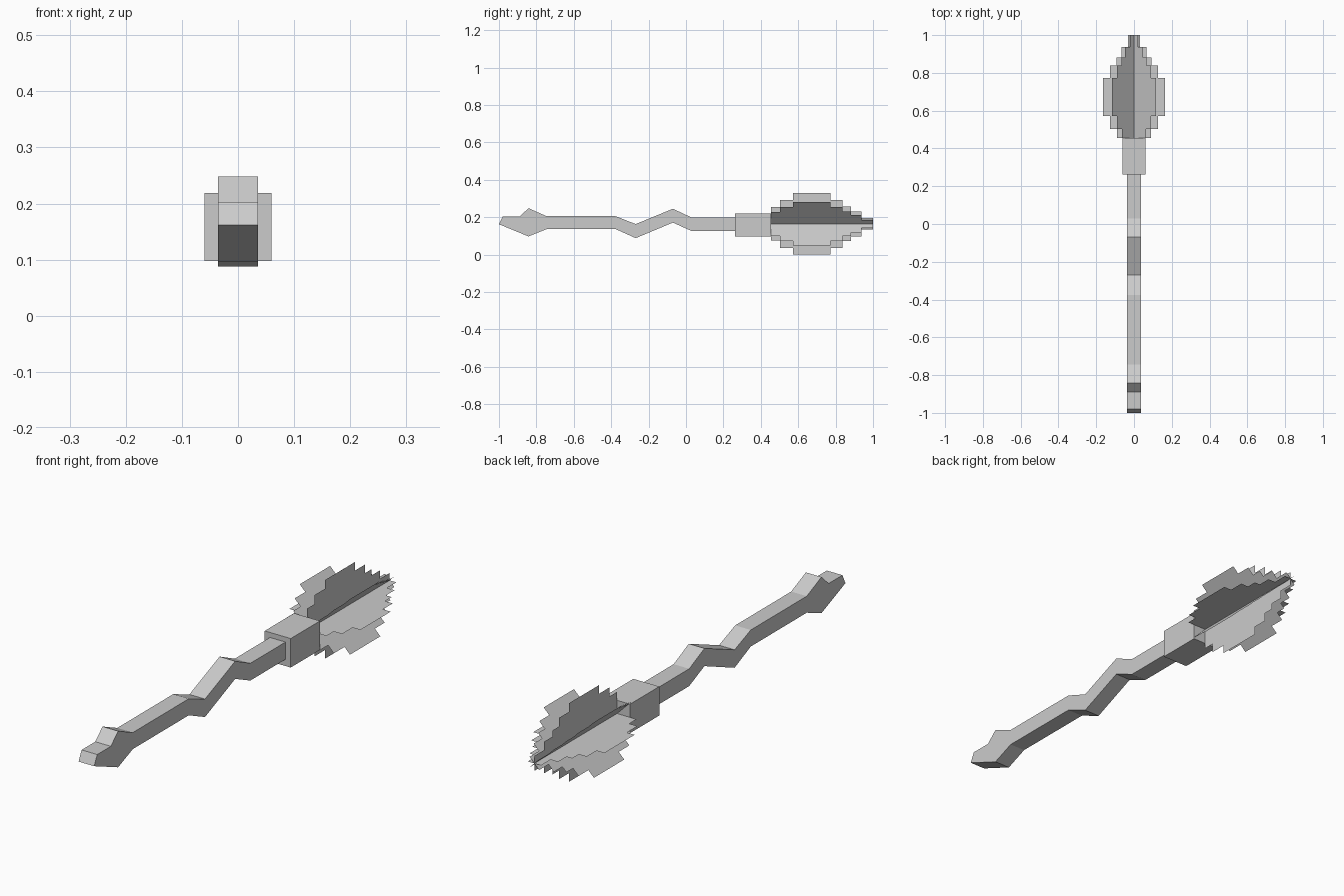
import bpy, bmesh, math
from mathutils import Matrix

if "Cube" in bpy.data.objects:
    bpy.data.objects.remove(bpy.data.objects["Cube"])

AXIS_Z = 0.164

grey = bpy.data.materials.new("plain grey")
grey.diffuse_color = (0.6, 0.6, 0.6, 1)
grey.use_nodes = True
grey.node_tree.nodes["Principled BSDF"].inputs["Base Color"].default_value = grey.diffuse_color


def make_object(name, bm):
    mesh = bpy.data.meshes.new(name)
    bm.to_mesh(mesh)
    bm.free()
    mesh.materials.append(grey)
    obj = bpy.data.objects.new(name, mesh)
    bpy.context.collection.objects.link(obj)
    return obj


def extrude_profile(name, profile, half_width):
    """Side outline in (y, z), extruded across x."""
    bm = bmesh.new()
    face = bm.faces.new([bm.verts.new((-half_width, y, z)) for y, z in profile])
    new = bmesh.ops.extrude_face_region(bm, geom=[face])["geom"]
    verts = [v for v in new if isinstance(v, bmesh.types.BMVert)]
    bmesh.ops.translate(bm, verts=verts, vec=(2 * half_width, 0, 0))
    bmesh.ops.recalc_face_normals(bm, faces=bm.faces)
    return make_object(name, bm)


# Crooked handle with a pointed butt
top = [(-1, 0.162), (-0.98, 0.203), (-0.89, 0.203), (-0.842, 0.248),
       (-0.745, 0.205), (-0.376, 0.205), (-0.269, 0.163), (-0.07, 0.245),
       (0.03, 0.198), (0.265, 0.198)]
bottom = [(0.265, 0.126), (0.03, 0.126), (-0.07, 0.171), (-0.269, 0.088),
          (-0.376, 0.136), (-0.745, 0.136), (-0.842, 0.097)]
extrude_profile("handle", top + bottom, 0.036)

# Square collar holding the head
collar = [(0.262, 0.098), (0.455, 0.098), (0.455, 0.219), (0.262, 0.219)]
extrude_profile("collar", collar, 0.06)

# Head: four crossed stepped blades, given as (start y, end y, half width)
steps = [(0.455, 0.503, 0.09), (0.503, 0.573, 0.128), (0.573, 0.773, 0.164),
         (0.773, 0.838, 0.128), (0.838, 0.882, 0.092), (0.882, 0.938, 0.066),
         (0.938, 1.0, 0.031)]
edge = [(w, y) for y0, y1, w in steps for y in (y0, y1)]
outline = edge + [(-w, y) for w, y in reversed(edge)]
for i in range(4):
    bm = bmesh.new()
    bm.faces.new([bm.verts.new((x, y, 0)) for x, y in outline])
    turn = Matrix.Translation((0, 0, AXIS_Z)) @ Matrix.Rotation(i * math.pi / 4, 4, 'Y')
    bmesh.ops.transform(bm, matrix=turn, verts=bm.verts)
    make_object(f"head_blade_{i + 1}", bm)
